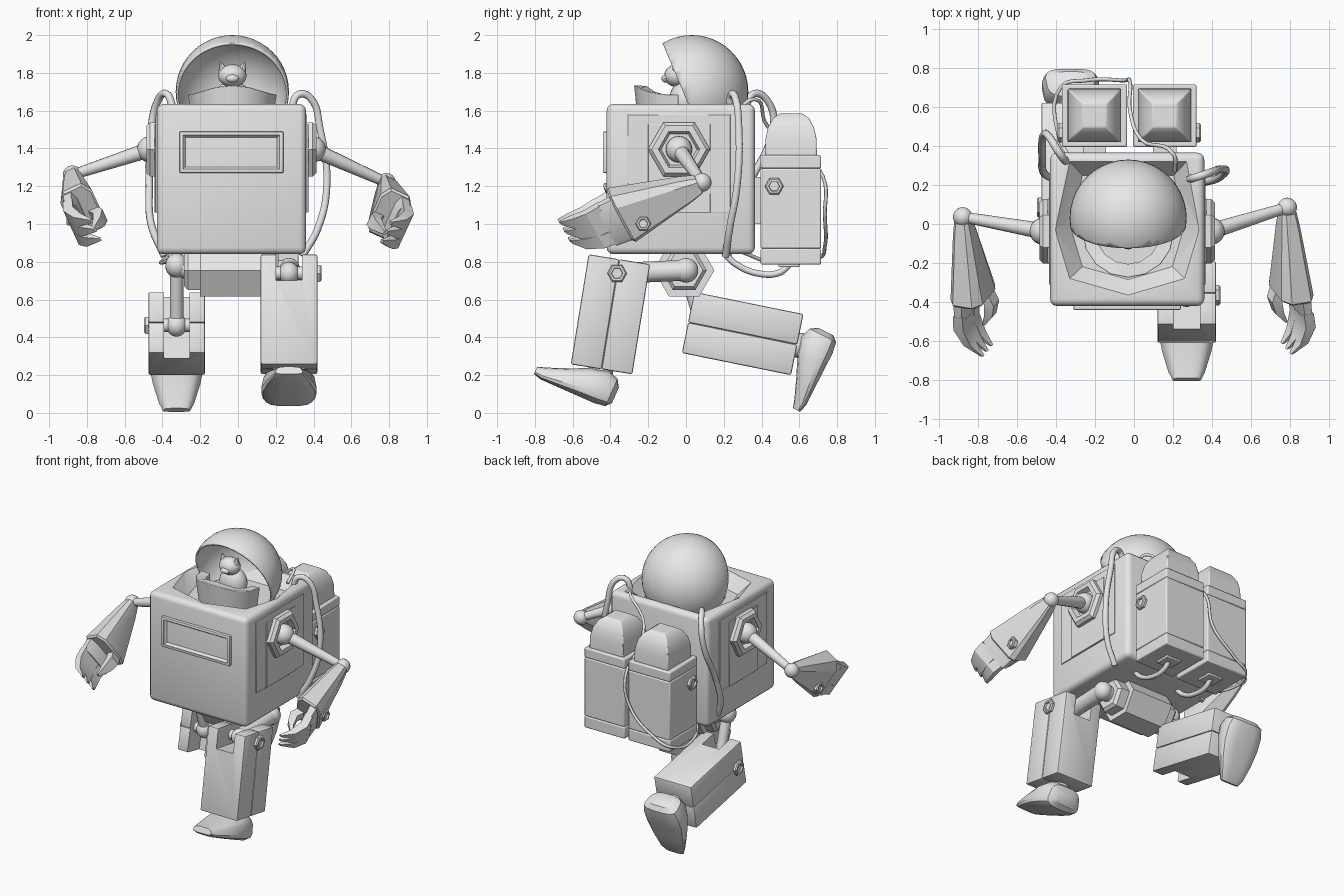
import bpy, bmesh, math
from mathutils import Vector, Matrix

if "Cube" in bpy.data.objects:
    bpy.data.objects.remove(bpy.data.objects["Cube"])

V = Vector
grey = bpy.data.materials.new("light grey")
grey.diffuse_color = (0.8, 0.8, 0.8, 1)
grey.use_nodes = True
grey.node_tree.nodes["Principled BSDF"].inputs["Base Color"].default_value = grey.diffuse_color
XC = -0.035  # centre line of the body


def finish(name, bm, bevel=0.0, segs=2):
    bmesh.ops.recalc_face_normals(bm, faces=bm.faces)
    me = bpy.data.meshes.new(name)
    bm.to_mesh(me)
    bm.free()
    me.materials.append(grey)
    ob = bpy.data.objects.new(name, me)
    bpy.context.collection.objects.link(ob)
    if bevel:
        m = ob.modifiers.new("bevel", 'BEVEL')
        m.width, m.segments = bevel, segs
    return ob


def loft(name, rings, bevel=0.0, caps=True):
    """Skin a list of equal-length rings of points."""
    bm = bmesh.new()
    vs = [[bm.verts.new(p) for p in r] for r in rings]
    n = len(vs[0])
    for a, b in zip(vs, vs[1:]):
        for i in range(n):
            bm.faces.new((a[i], a[(i + 1) % n], b[(i + 1) % n], b[i]))
    if caps:
        bm.faces.new(vs[0])
        bm.faces.new(vs[-1])
    return finish(name, bm, bevel)


def box(name, lo, hi, bevel=0.0, mat=None, segs=2):
    lo, hi = V(lo), V(hi)
    bm = bmesh.new()
    bmesh.ops.create_cube(bm, size=1)
    for v in bm.verts:
        v.co = V([(lo[i] + hi[i]) / 2 + v.co[i] * (hi[i] - lo[i]) for i in range(3)])
    if mat:
        bm.transform(mat)
    return finish(name, bm, bevel, segs)


def disc(name, prof, n, y, z, turn=0.0):
    """Profile of (x, radius) pairs turned about the x direction."""
    return loft(name, [[V((x, y + r * math.cos(turn + math.tau * i / n),
                           z + r * math.sin(turn + math.tau * i / n)))
                        for i in range(n)] for x, r in prof])


def rod(name, a, b, ra, rb, n=12):
    a, b = V(a), V(b)
    q = (b - a).to_track_quat('Z', 'Y')
    circ = [V((math.cos(math.tau * i / n), math.sin(math.tau * i / n), 0)) for i in range(n)]
    return loft(name, [[p + q @ (c * r) for c in circ] for p, r in ((a, ra), (b, rb))])


def ball(name, c, s, u=20, v=12):
    bm = bmesh.new()
    bmesh.ops.create_uvsphere(bm, u_segments=u, v_segments=v, radius=1)
    bm.transform(Matrix.Translation(c) @ Matrix.Diagonal((*s, 1)))
    return finish(name, bm)


def hose(name, pts, r):
    cu = bpy.data.curves.new(name, 'CURVE')
    cu.dimensions = '3D'
    cu.bevel_depth, cu.bevel_resolution, cu.resolution_u = r, 2, 6
    cu.use_fill_caps = True
    sp = cu.splines.new('BEZIER')
    sp.bezier_points.add(len(pts) - 1)
    for b, p in zip(sp.bezier_points, pts):
        b.co = p
        b.handle_left_type = b.handle_right_type = 'AUTO'
    cu.materials.append(grey)
    bpy.context.collection.objects.link(bpy.data.objects.new(name, cu))


def cut(ob, cutter):
    m = ob.modifiers.new("cut", 'BOOLEAN')
    m.object, m.operation, m.solver = cutter, 'DIFFERENCE', 'EXACT'
    bpy.context.view_layer.objects.active = ob
    for mod in [x.name for x in ob.modifiers]:
        bpy.ops.object.modifier_apply(modifier=mod)
    bpy.data.objects.remove(cutter)


def bolt(name, x, y, z, s, r=0.05):
    disc(name, [(x - s * 0.01, r), (x + s * 0.015, r), (x + s * 0.022, r * 0.85),
                (x + s * 0.022, r * 0.6), (x + s * 0.01, r * 0.55)], 6, y, z)


# body shell with a sunken neck well
body = box("body", (-0.43, -0.42, 0.84), (0.36, 0.365, 1.635), 0.035, segs=3)
rim = [(-0.33, 0.32), (0.27, 0.32), (0.335, -0.03), (0.26, -0.28),
       (-0.03, -0.365), (-0.33, -0.28), (-0.405, -0.03)]
well = loft("well_cutter", [[V((-0.03 + (x + 0.03) * k, 0.0 + y * k, z)) for x, y in rim]
                            for k, z in ((0.78, 1.55), (1.0, 1.636), (1.02, 1.66))])
cut(body, well)

# front window frame and glass
frame = box("window_frame", (-0.31, -0.44, 1.27), (0.24, -0.40, 1.49), 0.006)
wx, wz = (-0.29, 0.22), (1.29, 1.47)
cut(frame, loft("window_cutter", [
    [V((wx[0] + d, y, wz[0] + d)), V((wx[1] - d, y, wz[0] + d)),
     V((wx[1] - d, y, wz[1] - d)), V((wx[0] + d, y, wz[1] - d))]
    for d, y in ((0, -0.45), (0, -0.435), (0.02, -0.412))]))

# helmet shell, open at the front
bm = bmesh.new()
bmesh.ops.create_uvsphere(bm, u_segments=40, v_segments=24, radius=0.3)
bm.transform(Matrix.Translation((-0.03, 0.03, 1.70)))
for co, no in (((-0.03, -0.13, 1.97), (0, -0.92, -0.39)), ((0, 0, 1.54), (0, 0, -1))):
    bmesh.ops.bisect_plane(bm, geom=bm.verts[:] + bm.edges[:] + bm.faces[:],
                           plane_co=co, plane_no=no, clear_outer=True)
m = finish("helmet", bm).modifiers.new("shell", 'SOLIDIFY')
m.thickness = 0.012

# collar band in front of the pilot
arc = [math.radians(180 + 22.5 * i) for i in range(9)]
rings = []
for a in arc:
    c, s = math.cos(a), math.sin(a)
    top = 1.685 - 0.05 * s ** 3
    rings.append([V((-0.03 + r * c, -0.04 + r * s, z)) for r, z in
                  ((0.215, 1.55), (0.235, top), (0.165, top - 0.005), (0.165, 1.55))])
loft("collar", rings, 0.004)

# pilot: small cat head, muzzle, ears and torso
ball("pilot_head", (-0.03, -0.05, 1.785), (0.075, 0.065, 0.06))
ball("pilot_muzzle", (-0.03, -0.105, 1.77), (0.035, 0.025, 0.022), 12, 8)
ball("pilot_torso", (-0.03, -0.01, 1.65), (0.1, 0.08, 0.11))
for s in (1, -1):
    rod("pilot_ear", (-0.03 + s * 0.047, -0.05, 1.81), (-0.03 + s * 0.064, -0.05, 1.86), 0.028, 0.004, 8)

# side panels and shoulder sockets
for s in (1, -1):
    x = XC + s * 0.395
    for k, (y0, y1, z0, z1) in enumerate(((-0.31, 0.235, 1.06, 1.58), (-0.2, 0.13, 1.06, 1.53))):
        e = x + s * 0.006 * (k + 1)
        box("side_panel", (min(x - s * 0.02, e), y0, z0), (max(x - s * 0.02, e), y1, z1), 0.003)
    disc("shoulder_socket", [(x, 0.165), (x + s * 0.035, 0.165), (x + s * 0.055, 0.145),
                             (x + s * 0.055, 0.11), (x + s * 0.02, 0.095)], 6, -0.037, 1.395)
    ball("shoulder_ball", (x + s * 0.035, -0.037, 1.395), (0.07, 0.07, 0.07))

# arms: rod, elbow ball, flared forearm, palm, fingers and thumb
for s, elbow, wrist in ((1, V((0.785, 0.085, 1.22)), V((0.805, -0.34, 1.05))),
                        (-1, V((-0.877, 0.036, 1.26)), V((-0.825, -0.36, 1.075)))):
    rod("upper_arm", (XC + s * 0.43, -0.037, 1.395), elbow, 0.042, 0.027)
    ball("elbow", elbow, (0.05, 0.05, 0.05))
    L = V((s * 0.42, -0.5, 0.91))      # long direction of the wrist section
    W = V((s * 0.91, 0.15, -0.42))     # short direction, outward
    D = (wrist - elbow).normalized()
    sec = ((1, -0.6), (1, 0.6), (0.6, 1), (-0.8, 1), (-1, 0.7), (-1, -0.7), (-0.6, -1), (0.6, -1))

    def ring(c, l, w):
        return [c + L * (a * l) + W * (b * w) for a, b in sec]
    loft("forearm", [ring(elbow + D * 0.02, 0.04, 0.04), ring(elbow + D * 0.1, 0.06, 0.052),
                     ring(wrist, 0.13, 0.09), ring(wrist + D * 0.012, 0.12, 0.08)])
    loft("palm", [ring(wrist + W * 0.035, 0.115, 0.04),
                  ring(wrist + W * 0.045 + D * 0.1, 0.11, 0.032)])
    digits = [("finger", u, ((0.08, 0.045), (0.16, 0.055), (0.25, 0.02), (0.31, -0.04)))
              for u in (0.085, 0.01, -0.07)]
    digits.append(("thumb", -0.05, ((0.0, -0.05), (0.06, -0.075), (0.13, -0.06), (0.19, -0.02))))
    for nm, u, path in digits:
        loft(nm, [[wrist + D * f + W * (g + b * t * 0.8) + L * (u * (1 - f) + a * t)
                   for a, b in ((1, -1), (1, 1), (-1, 1), (-1, -1))]
                  for (f, g), t in zip(path, (0.034, 0.034, 0.028, 0.009))])
    p = elbow.lerp(wrist, 0.82) - L * 0.05 + W * 0.08
    bolt("forearm_bolt", p.x, p.y, p.z, s, 0.042)

# twin backpack tanks
for s, x0, x1 in ((-1, -0.37, -0.035), (1, -0.005, 0.32)):
    for z0, z1 in ((0.785, 0.87), (0.87, 1.295), (1.295, 1.365)):
        box("tank", (x0, 0.395, z0), (x1, 0.715, z1), 0.008)
    cx, cy = (x0 + x1) / 2, 0.556
    loft("tank_dome", [[V((cx + a * h, cy + b * h, z)) for a, b in ((1, 1), (-1, 1), (-1, -1), (1, -1))]
                       for h, z in ((0.137, 1.36), (0.135, 1.45), (0.122, 1.51),
                                    (0.095, 1.56), (0.06, 1.585))], 0.006)
    bolt("tank_bolt", x1 if s > 0 else x0, 0.467, 1.2, s)
    box("tank_port", (cx - 0.06, 0.49, 0.772), (cx + 0.06, 0.6, 0.80), 0.005)
    hose("under_hose", [(cx, 0.2, 0.85), (cx, 0.26, 0.79), (cx, 0.40, 0.735),
                        (cx, 0.5, 0.745), (cx, 0.55, 0.79)], 0.017)
    box("tank_mount", (cx - 0.06, 0.34, 1.0), (cx + 0.06, 0.41, 1.25))

# hoses and the long cable
hose("right_hose", [(0.28, 0.23, 1.60), (0.32, 0.24, 1.685), (0.38, 0.26, 1.67), (0.435, 0.28, 1.5),
                    (0.47, 0.27, 1.2), (0.42, 0.23, 0.97), (0.34, 0.21, 0.83)], 0.02)
hose("left_hose", [(-0.34, 0.31, 1.60), (-0.38, 0.36, 1.69), (-0.43, 0.44, 1.64), (-0.46, 0.46, 1.5),
                   (-0.47, 0.33, 1.2), (-0.46, 0.26, 1.0), (-0.39, 0.22, 0.83)], 0.02)
hose("cable", [(0.21, 0.27, 1.6), (0.2, 0.36, 1.66), (0.04, 0.43, 1.52), (-0.02, 0.58, 1.4),
               (-0.02, 0.725, 1.25), (-0.06, 0.735, 1.05), (-0.25, 0.735, 0.88),
               (-0.375, 0.70, 0.82), (-0.385, 0.45, 0.8), (-0.3, 0.3, 0.85)], 0.01)

# pelvis
disc("pelvis", [(XC - 0.25, 0.10), (XC - 0.23, 0.12), (XC - 0.165, 0.12), (XC - 0.165, 0.16),
                (XC + 0.165, 0.16), (XC + 0.165, 0.12), (XC + 0.23, 0.12), (XC + 0.25, 0.10)],
     6, -0.01, 0.755)

# legs: slotted two-piece thigh, hip link, pivot, ankle and foot
foot_secs = ((-0.035, 0.085, 0.04, 0.13), (-0.01, 0.125, 0.01, 0.17), (0.05, 0.142, 0, 0.19),
             (0.14, 0.142, 0, 0.165), (0.25, 0.122, 0, 0.115), (0.36, 0.09, 0, 0.07),
             (0.405, 0.07, 0.012, 0.055))
for s, c, t, hip, heel, d in (
        (1, V((0.27, -0.40, 0.522)), V((0, 0.16, 0.987)), V((0.27, 0.0, 0.755)), (-0.44, 0.03), (-0.914, 0.406)),
        (-1, V((-0.325, 0.30, 0.42)), V((0, -0.98, 0.199)), V((-0.325, -0.01, 0.78)), (0.80, 0.36), (-0.457, -0.889))):
    w = t.cross(V((1, 0, 0)))
    M = Matrix.Translation(c) @ Matrix(((1, 0, 0), (0, w.y, t.y), (0, w.z, t.z))).to_4x4()
    for a, b in ((-0.165, 0), (0, 0.165)):
        half = box("thigh", (-0.15, a, -0.295), (0.15, b, 0.295), 0.01, M)
        cut(half, box("slot_cutter", (-0.068, -0.2, 0.155), (0.068, 0.2, 0.4), 0, M))
    pivot = M @ V((0, 0, 0.22))
    rod("knee_pin", pivot - V((0.1, 0, 0)), pivot + V((0.1, 0, 0)), 0.035, 0.035)
    ball("pivot_ball", pivot, (0.055, 0.06, 0.06))
    r = 0.055 if s > 0 else 0.036
    rod("hip_link", hip, pivot, r, r)
    ball("hip_ball", hip, (0.06, 0.065, 0.065))
    rod("hip_pin", (XC + s * 0.2, -0.01, 0.755), (hip.x, hip.y, hip.z), 0.055, 0.055)
    bolt("thigh_bolt", c.x + s * 0.15, pivot.y, pivot.z, s, 0.052)
    up = V((0, d[1], -d[0]))
    fwd = V((0, d[0], d[1]))
    base = V((c.x, heel[0], heel[1]))
    rings = []
    for a, hw, h0, h1 in foot_secs:
        pts = []
        for i in range(16):
            q = math.tau * (i + 0.5) / 16
            cx, sz = math.cos(q), math.sin(q)
            cx = math.copysign(abs(cx) ** 0.6, cx)
            sz = math.copysign(abs(sz) ** 0.6, sz)
            pts.append(base + fwd * a + up * ((h0 + h1) / 2 + sz * (h1 - h0) / 2)
                       + V((cx * hw * (1 - 0.12 * sz), 0, 0)))
        rings.append(pts)
    loft("foot", rings)
    rod("ankle", M @ V((0, 0, -0.25)), base + fwd * 0.08 + up * 0.12, 0.06, 0.075, 16)

# shading
bpy.ops.object.select_all(action='DESELECT')
for ob in bpy.context.scene.objects:
    if ob.type == 'MESH':
        ob.select_set(True)
        bpy.context.view_layer.objects.active = ob
bpy.ops.object.shade_smooth_by_angle(angle=math.radians(32))
